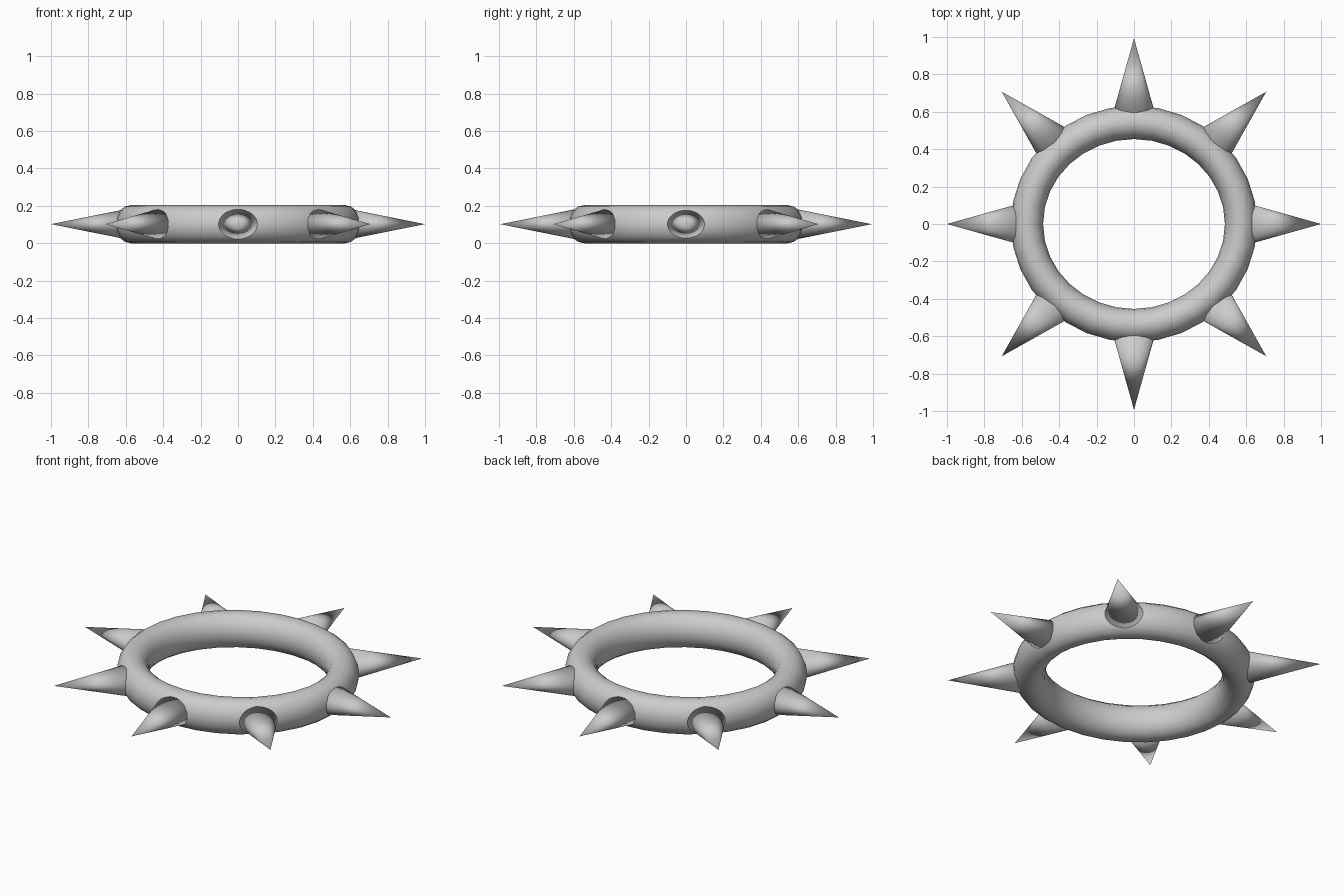
import bpy, bmesh
from math import cos, sin, pi, radians
from mathutils import Matrix

if "Cube" in bpy.data.objects:
    bpy.data.objects.remove(bpy.data.objects["Cube"])

MID_Z = 0.102


def finish(name, bm):
    bmesh.ops.recalc_face_normals(bm, faces=bm.faces)
    for f in bm.faces:
        f.smooth = True
    mesh = bpy.data.meshes.new(name)
    bm.to_mesh(mesh)
    bm.free()
    ob = bpy.data.objects.new(name, mesh)
    bpy.context.collection.objects.link(ob)
    return ob


# Ring: rounded tube swept round a slightly oval path
def make_ring(ax, ay, hx, hy, hz, major=32, minor=16):
    bm = bmesh.new()
    loops = []
    for i in range(major):
        t = 2 * pi * i / major
        loop = []
        for j in range(minor):
            p = 2 * pi * j / minor
            loop.append(bm.verts.new(((ax + hx * cos(p)) * cos(t),
                                      (ay + hy * cos(p)) * sin(t),
                                      MID_Z + hz * sin(p))))
        loops.append(loop)
    for i in range(major):
        a, b = loops[i], loops[(i + 1) % major]
        for j in range(minor):
            k = (j + 1) % minor
            bm.faces.new((a[j], b[j], b[k], a[k]))
    return finish("ring", bm)


# Spike: flattened cone pointing outwards, its base sunk into the ring
def make_spike(index, base_r, tip_r, half_width, half_height):
    bm = bmesh.new()
    length = tip_r - base_r
    m = (Matrix.Translation((0, 0, MID_Z))
         @ Matrix.Rotation(radians(45 * index), 4, 'Z')
         @ Matrix.Translation(((base_r + tip_r) / 2, 0, 0))
         @ Matrix.Diagonal((1, half_width, half_height, 1))
         @ Matrix.Rotation(pi / 2, 4, 'Y'))
    bmesh.ops.create_cone(bm, cap_ends=True, segments=32, radius1=1,
                          radius2=0, depth=length, matrix=m)
    bmesh.ops.remove_doubles(bm, verts=bm.verts, dist=1e-5)
    return finish(f"spike_{index + 1}", bm)


make_ring(0.572, 0.543, 0.086, 0.089, 0.102)
for n in range(8):
    tip = 0.993 if n in (2, 6) else 1.0
    base = 0.575 if n in (2, 6) else 0.59
    make_spike(n, base, tip, 0.28 * (tip - base), 0.2 * (tip - base))
